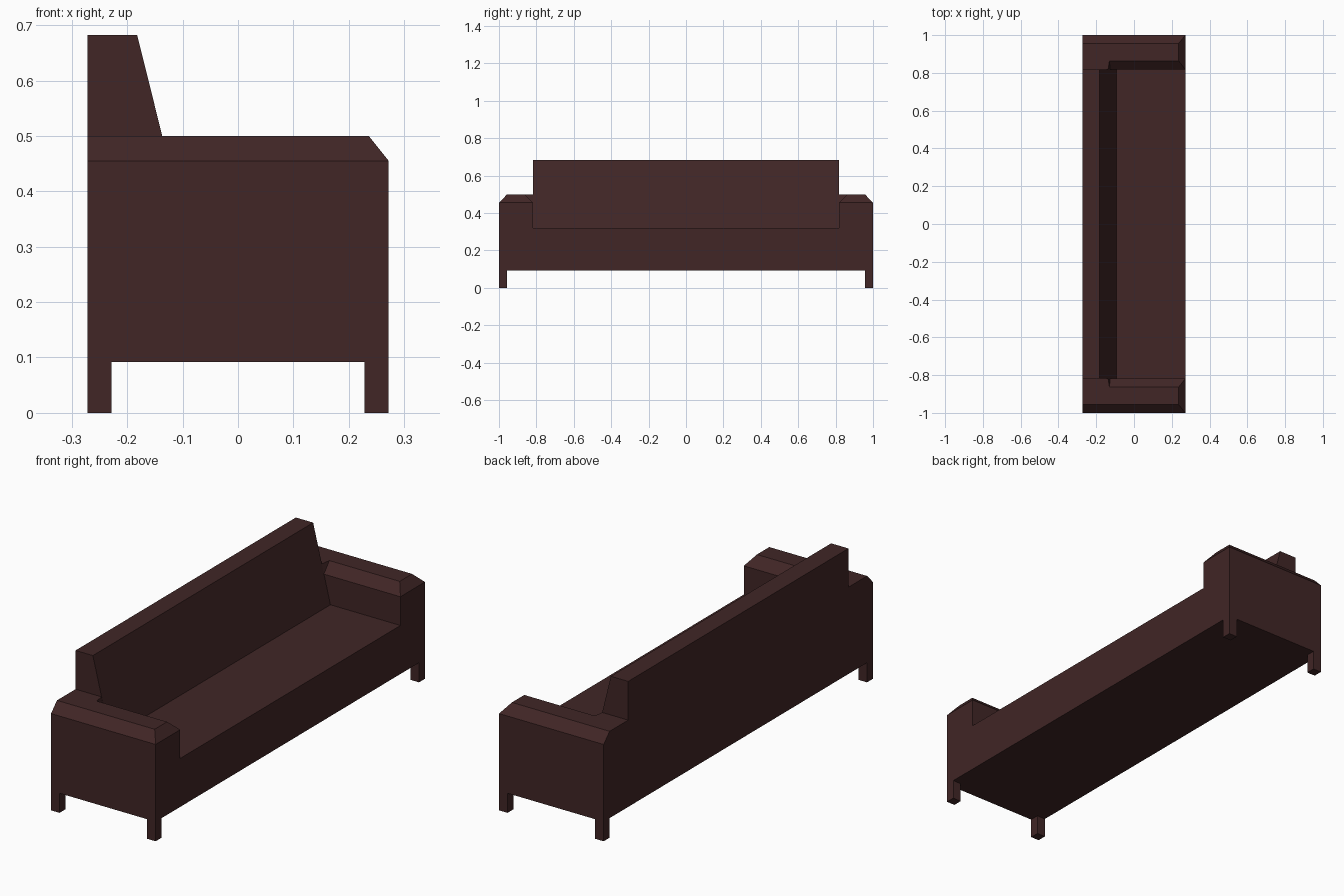
import bpy

if "Cube" in bpy.data.objects:
    bpy.data.objects.remove(bpy.data.objects["Cube"])

brown = bpy.data.materials.new("dark brown")
brown.diffuse_color = (0.052, 0.019, 0.019, 1)
brown.use_nodes = True
brown.node_tree.nodes["Principled BSDF"].inputs["Base Color"].default_value = brown.diffuse_color

W, Z0, SEAT = 0.272, 0.092, 0.32     # half depth, underside, seat height
INNER, EDGE, ARM = 0.818, 0.455, 0.50  # arm inner side, chamfer start, arm top


def make(name, verts, faces):
    import bmesh
    bm = bmesh.new()
    vs = [bm.verts.new(v) for v in verts]
    for f in faces:
        bm.faces.new([vs[i] for i in f])
    bmesh.ops.dissolve_degenerate(bm, edges=bm.edges[:], dist=1e-5)
    bmesh.ops.remove_doubles(bm, verts=bm.verts[:], dist=1e-5)
    bmesh.ops.recalc_face_normals(bm, faces=bm.faces[:])
    me = bpy.data.meshes.new(name)
    bm.to_mesh(me)
    bm.free()
    me.materials.append(brown)
    ob = bpy.data.objects.new(name, me)
    bpy.context.collection.objects.link(ob)


def loft(name, sections, caps):
    """Join equal-length rings of points; caps lists the end polygons."""
    n = len(sections[0])
    verts = [p for s in sections for p in s]
    faces = [(k * n + i, k * n + (i + 1) % n, (k + 1) * n + (i + 1) % n, (k + 1) * n + i)
             for k in range(len(sections) - 1) for i in range(n)]
    last = (len(sections) - 1) * n
    faces += [c for c in caps[0]] + [tuple(last + i for i in c) for c in caps[1]]
    make(name, verts, faces)


# Seat and sloped backrest: one side profile run across the width
side = [(-W, Z0), (W, Z0), (W, SEAT), (-0.092, SEAT), (-0.182, 0.682), (-W, 0.682)]
cap = [tuple(range(6))]
loft("seat_and_backrest", [[(x, y, z) for x, z in side] for y in (-INNER, INNER)], (cap, cap))

# Arms: chamfered outside, front and inside, but square beside the backrest
for s, label in ((1, "right"), (-1, "left")):
    def ring(xs, inner_z):
        yz = [(1, Z0), (1, EDGE), (0.956, ARM), (0.864, ARM), (INNER, inner_z), (INNER, Z0)]
        return [(x, s * y, z) for x, (y, z) in zip(xs, yz)]
    j = -0.13
    rings = [ring([-W] * 6, ARM),
             ring([j, j, j, j, -0.137, j], ARM),
             ring([j, j, j, j, -0.126, j], EDGE),
             ring([W, W, 0.236, 0.236, W, W], EDGE)]
    loft(label + "_arm", rings, (cap, [(0, 1, 4, 5), (1, 2, 3, 4)]))

# Square legs at the four corners
box = [(0, 1, 2, 3)]
for sx, fx in ((1, "front"), (-1, "back")):
    for sy, fy in ((1, "right"), (-1, "left")):
        corners = [(W, 1), (W - 0.044, 1), (W - 0.044, 0.956), (W, 0.956)]
        loft(f"{fx}_{fy}_leg",
             [[(sx * x, sy * y, z) for x, y in corners] for z in (0, Z0)], (box, box))
